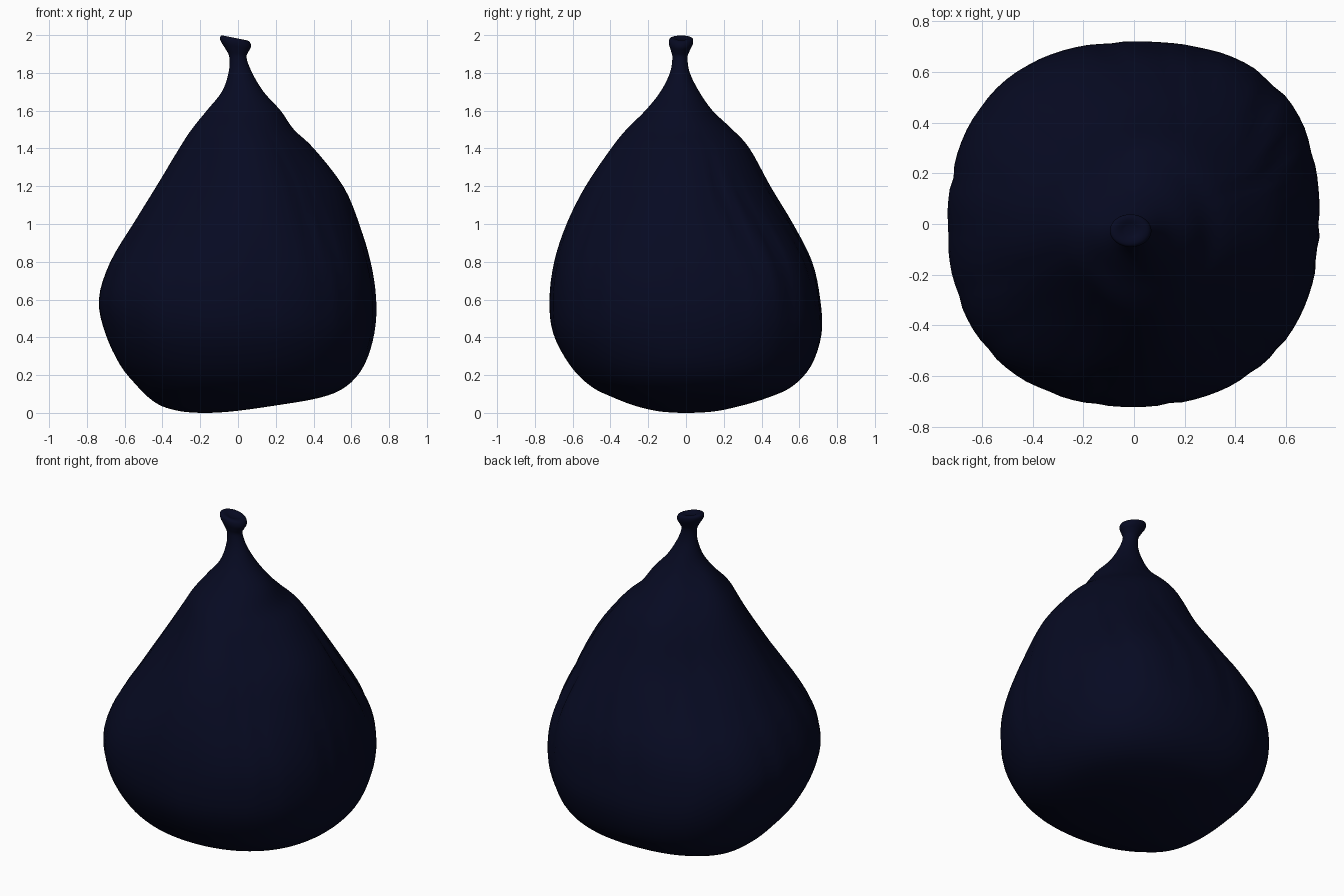
import bpy, bmesh, math, random

if "Cube" in bpy.data.objects:
    bpy.data.objects.remove(bpy.data.objects["Cube"])

random.seed(4)
SEG = 96   # vertices around each ring
SUB = 4    # smooth steps between profile rings

# Cross-sections from base to stem tip: z, x min, x max, y min, y max
PROFILE = [
    (0.000, -0.20, -0.15, -0.03, 0.03),
    (0.008, -0.30, -0.03, -0.14, 0.15),
    (0.035, -0.40, 0.17, -0.26, 0.28),
    (0.08, -0.47, 0.43, -0.38, 0.43),
    (0.14, -0.53, 0.57, -0.50, 0.56),
    (0.25, -0.62, 0.665, -0.61, 0.66),
    (0.42, -0.70, 0.72, -0.70, 0.715),
    (0.60, -0.735, 0.73, -0.72, 0.708),
    (0.80, -0.675, 0.70, -0.695, 0.665),
    (1.00, -0.555, 0.64, -0.63, 0.565),
    (1.20, -0.43, 0.555, -0.53, 0.445),
    (1.40, -0.31, 0.40, -0.395, 0.335),
    (1.50, -0.245, 0.295, -0.315, 0.245),
    (1.60, -0.165, 0.225, -0.215, 0.14),
    (1.70, -0.085, 0.135, -0.135, 0.07),
    (1.80, -0.05, 0.075, -0.085, 0.02),
    (1.88, -0.045, 0.045, -0.072, 0.008),
    (1.92, -0.065, 0.055, -0.08, 0.02),
    (1.955, -0.092, 0.068, -0.09, 0.036),
    (1.980, -0.092, 0.062, -0.087, 0.036),
    (1.986, -0.07, 0.04, -0.07, 0.02),
    (1.978, -0.04, 0.01, -0.045, -0.005),
]

# Bulge on the diagonals: z, back right, back left, front left, front right
BULGE = [
    (0.00, 0.05, 0.08, 0.05, 0.03),
    (0.20, 0.05, 0.08, 0.05, 0.03),
    (0.65, 0.085, 0.045, 0.04, 0.035),
    (1.30, -0.01, -0.075, -0.10, -0.08),
    (1.55, -0.02, -0.12, -0.06, -0.01),
    (1.80, 0.0, 0.0, 0.0, 0.0),
    (2.10, 0.0, 0.0, 0.0, 0.0),
]

# Long shallow creases: angle, width, depth, lower z, upper z
CREASES = [(0.5, 0.05, 0.035, 0.6, 1.5), (0.75, 0.04, 0.03, 0.4, 1.3)]
for i in range(18):
    CREASES.append((i * math.tau / 18 + random.uniform(-0.12, 0.12),
                    random.uniform(0.03, 0.06), random.uniform(0.008, 0.018),
                    random.uniform(0.1, 0.5), random.uniform(1.1, 1.6)))


def smooth_rings(rings):
    """Catmull-Rom interpolation of the cross-sections."""
    out = []
    for i in range(len(rings) - 1):
        p0, p1 = rings[max(i - 1, 0)], rings[i]
        p2, p3 = rings[i + 1], rings[min(i + 2, len(rings) - 1)]
        for s in range(SUB):
            t = s / SUB
            out.append([0.5 * (2 * b + (c - a) * t + (2 * a - 5 * b + 4 * c - d) * t * t
                               + (3 * b - a - 3 * c + d) * t ** 3)
                        for a, b, c, d in zip(p0, p1, p2, p3)])
    out.append(list(rings[-1]))
    return out


def bulge_at(q, z):
    for lo, hi in zip(BULGE, BULGE[1:]):
        if z <= hi[0]:
            t = max(0.0, (z - lo[0]) / (hi[0] - lo[0]))
            t = t * t * (3 - 2 * t)
            return lo[q + 1] * (1 - t) + hi[q + 1] * t
    return 0.0


def radius_factor(a, z):
    """Uneven diagonals plus creases."""
    q = int(a / (math.pi / 2)) % 4
    f = 1.004 + bulge_at(q, z) * math.sin(2 * a) ** 2
    for ang, w, depth, lo, hi in CREASES:
        if lo < z < hi:
            d = (a - ang - 0.08 * math.sin(3 * z) + math.pi) % math.tau - math.pi
            f -= depth * math.exp(-(d / w) ** 2) * math.sin(math.pi * (z - lo) / (hi - lo))
    return f


def loft(name, rings, mat, tilt):
    bm = bmesh.new()
    loops = []
    for z, x0, x1, y0, y1 in smooth_rings(rings):
        cx, cy = (x0 + x1) / 2, (y0 + y1) / 2
        lean = tilt * max(0.0, min(1.0, (z - 1.88) / 0.07))
        loop = []
        for k in range(SEG):
            a = math.tau * k / SEG
            f = radius_factor(a, z)
            x = cx + (x1 - x0) / 2 * math.cos(a) * f
            y = cy + (y1 - y0) / 2 * math.sin(a) * f
            loop.append(bm.verts.new((x, y, max(z, 0) - lean * (x + 0.02))))
        loops.append(loop)
    for lo, hi in zip(loops, loops[1:]):
        for k in range(SEG):
            n = (k + 1) % SEG
            bm.faces.new((lo[k], lo[n], hi[n], hi[k]))
    bm.faces.new(loops[0][::-1])
    bm.faces.new(loops[-1])
    me = bpy.data.meshes.new(name)
    bm.to_mesh(me)
    bm.free()
    me.materials.append(mat)
    me.shade_smooth()
    ob = bpy.data.objects.new(name, me)
    bpy.context.collection.objects.link(ob)
    return ob


skin = bpy.data.materials.new("dark_skin")
skin.diffuse_color = (0.002, 0.003, 0.016, 1)
skin.use_nodes = True
skin.node_tree.nodes["Principled BSDF"].inputs["Base Color"].default_value = skin.diffuse_color

# Whole fruit: rounded body, tapering neck and slanted, flared stem tip
loft("fruit", PROFILE, skin, tilt=0.2)
